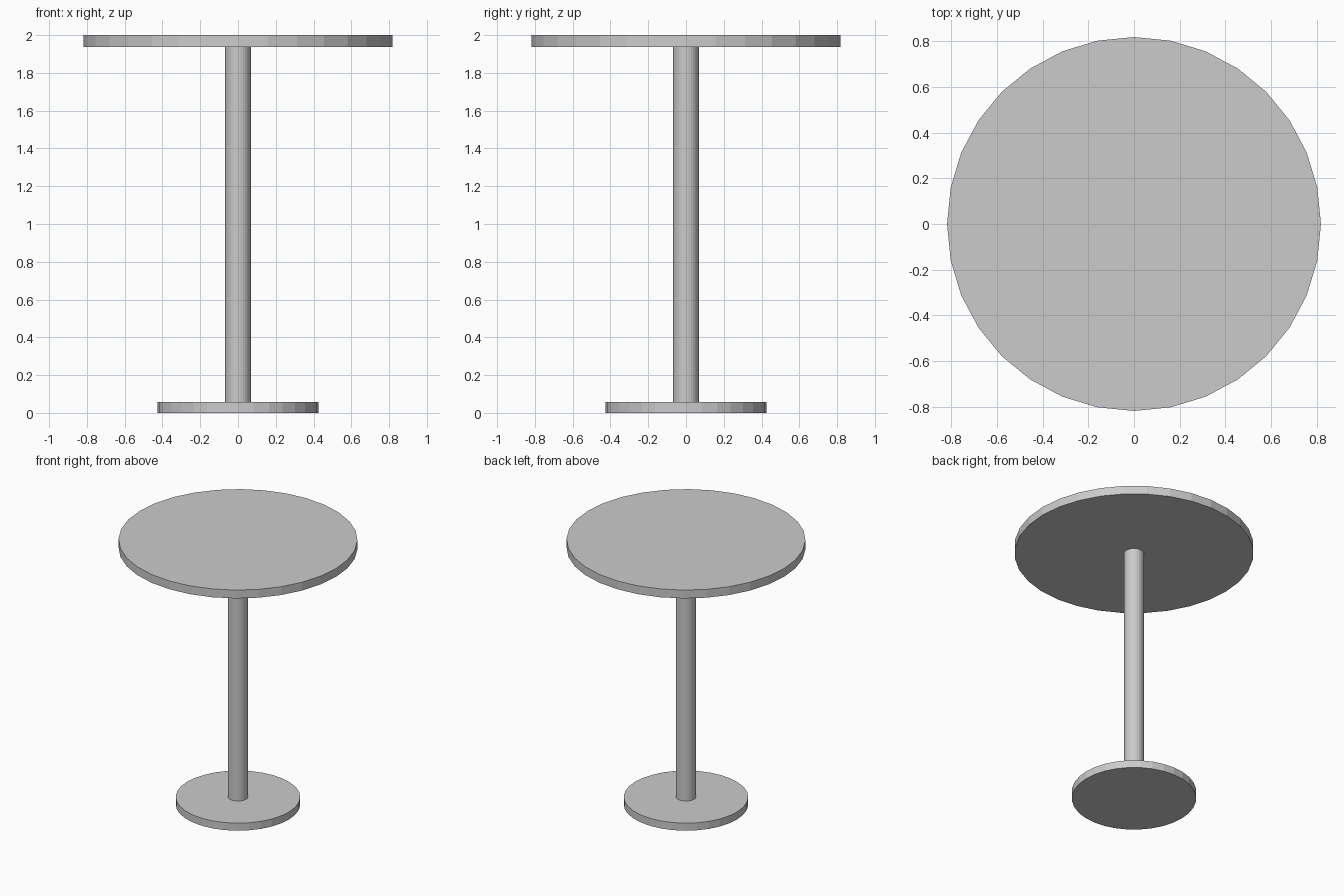
import bpy

if "Cube" in bpy.data.objects:
    bpy.data.objects.remove(bpy.data.objects["Cube"])


def disc(name, radius, z0, z1):
    """Flat-sided 32-gon cylinder between two heights."""
    bpy.ops.mesh.primitive_cylinder_add(
        vertices=32, radius=radius, depth=z1 - z0, location=(0, 0, (z0 + z1) / 2))
    bpy.context.object.name = name


BASE_TOP = 0.057
TOP_UNDERSIDE = 1.937

disc("base", 0.426, 0, BASE_TOP)                  # foot plate
disc("column", 0.068, BASE_TOP, TOP_UNDERSIDE)    # pedestal
disc("table_top", 0.818, TOP_UNDERSIDE, 2.0)      # round top
